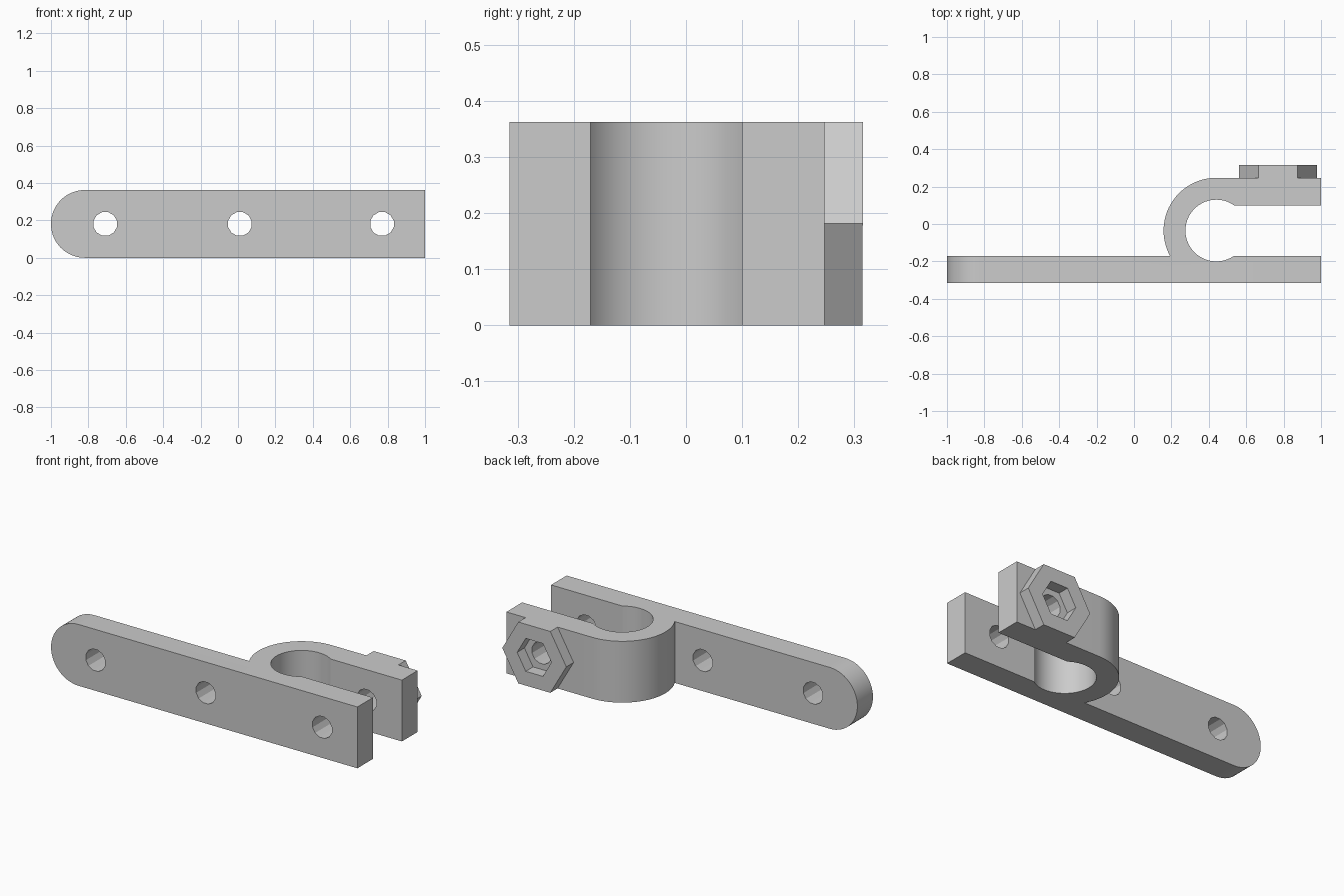
import bpy, bmesh
from math import sin, cos, pi, acos, atan2
from mathutils import Matrix

cube = bpy.data.objects.get("Cube")
if cube:
    bpy.data.objects.remove(cube, do_unlink=True)

H = 0.362                       # height of the strap
MID = H / 2
FRONT, PLATE, ARM, BACK, NUT = -0.315, -0.17, 0.10, 0.247, 0.315
CX, CY, R_IN, R_OUT = 0.44, -0.035, 0.165, 0.282
BOLT_X = 0.77

steel = bpy.data.materials.new("grey steel")
steel.use_nodes = True
grey = (0.6, 0.6, 0.6, 1)
steel.diffuse_color = grey
steel.node_tree.nodes["Principled BSDF"].inputs["Base Color"].default_value = grey


def add_object(name, bm):
    bmesh.ops.recalc_face_normals(bm, faces=bm.faces)
    mesh = bpy.data.meshes.new(name)
    bm.to_mesh(mesh)
    bm.free()
    mesh.materials.append(steel)
    obj = bpy.data.objects.new(name, mesh)
    bpy.context.collection.objects.link(obj)
    return obj


def arc(radius, start, end, steps):
    angles = [start + (end - start) * i / steps for i in range(steps + 1)]
    return [(CX + radius * cos(a), CY + radius * sin(a)) for a in angles]


def prism(name, sides, radius, x, y0, y1, turn=0):
    """Regular prism lying along y, centred on the strap's mid height."""
    bm = bmesh.new()
    bmesh.ops.create_cone(bm, cap_ends=True, segments=sides, radius1=radius,
                          radius2=radius, depth=y1 - y0)
    place = (Matrix.Translation((x, (y0 + y1) / 2, MID))
             @ Matrix.Rotation(pi / 2, 4, 'X') @ Matrix.Rotation(turn, 4, 'Z'))
    bmesh.ops.transform(bm, matrix=place, verts=bm.verts)
    return add_object(name, bm)


def cut(target, cutter):
    cutter.hide_render = True
    mod = target.modifiers.new("cut", 'BOOLEAN')
    mod.operation, mod.solver, mod.object = 'DIFFERENCE', 'EXACT', cutter
    bpy.context.view_layer.objects.active = target
    bpy.ops.object.modifier_apply(modifier=mod.name)
    bpy.data.objects.remove(cutter, do_unlink=True)


# Strap and clamp loop: one plan outline pulled upward
mouth = acos((ARM - CY) / R_IN)
start_in = pi / 2 - mouth
root = pi - atan2(PLATE - CY, -(R_OUT**2 - (PLATE - CY)**2) ** 0.5) % pi
root = pi + root if root < pi / 2 else 2 * pi - root
outline = [(-1, FRONT), (1, FRONT), (1, PLATE)]
outline += arc(R_IN, 2 * pi - start_in, start_in, 36)
outline += [(1, ARM), (1, BACK)]
root = pi + acos((R_OUT**2 - (PLATE - CY)**2) ** 0.5 / R_OUT)
outline += arc(R_OUT, pi / 2, root, 24) + [(-1, PLATE)]

bm = bmesh.new()
face = bm.faces.new([bm.verts.new((x, y, 0)) for x, y in outline])
top = bmesh.ops.extrude_face_region(bm, geom=[face])["geom"]
bmesh.ops.translate(bm, vec=(0, 0, H),
                    verts=[v for v in top if isinstance(v, bmesh.types.BMVert)])
bmesh.ops.recalc_face_normals(bm, faces=bm.faces)

# Rounded free end
corners = [e for e in bm.edges
           if all(v.co.x < -0.99 for v in e.verts)
           and abs(e.verts[0].co.z - e.verts[1].co.z) < 0.001]
bmesh.ops.bevel(bm, geom=corners, offset=MID - 0.0005, segments=14,
                profile=0.5, affect='EDGES')
clamp = add_object("strap_clamp", bm)

# Bolt holes
for x in (-0.71, 0.01, BOLT_X):
    cut(clamp, prism("hole_cutter", 12, 0.065, x, -0.5, 0.5, pi / 12))

# Hexagonal nut holder with a hexagonal pocket
nut = prism("hex_nut_holder", 6, MID / cos(pi / 6), BOLT_X, BACK, NUT, pi / 6)
xs = [v.co.x for v in nut.data.vertices]
cut(nut, prism("pocket_cutter", 6, 0.112, BOLT_X, BACK - 0.1, NUT + 0.1, pi / 6))

for obj in (clamp, nut):
    bpy.ops.object.select_all(action='DESELECT')
    obj.select_set(True)
    bpy.context.view_layer.objects.active = obj
    bpy.ops.object.shade_smooth_by_angle(angle=pi / 9)
